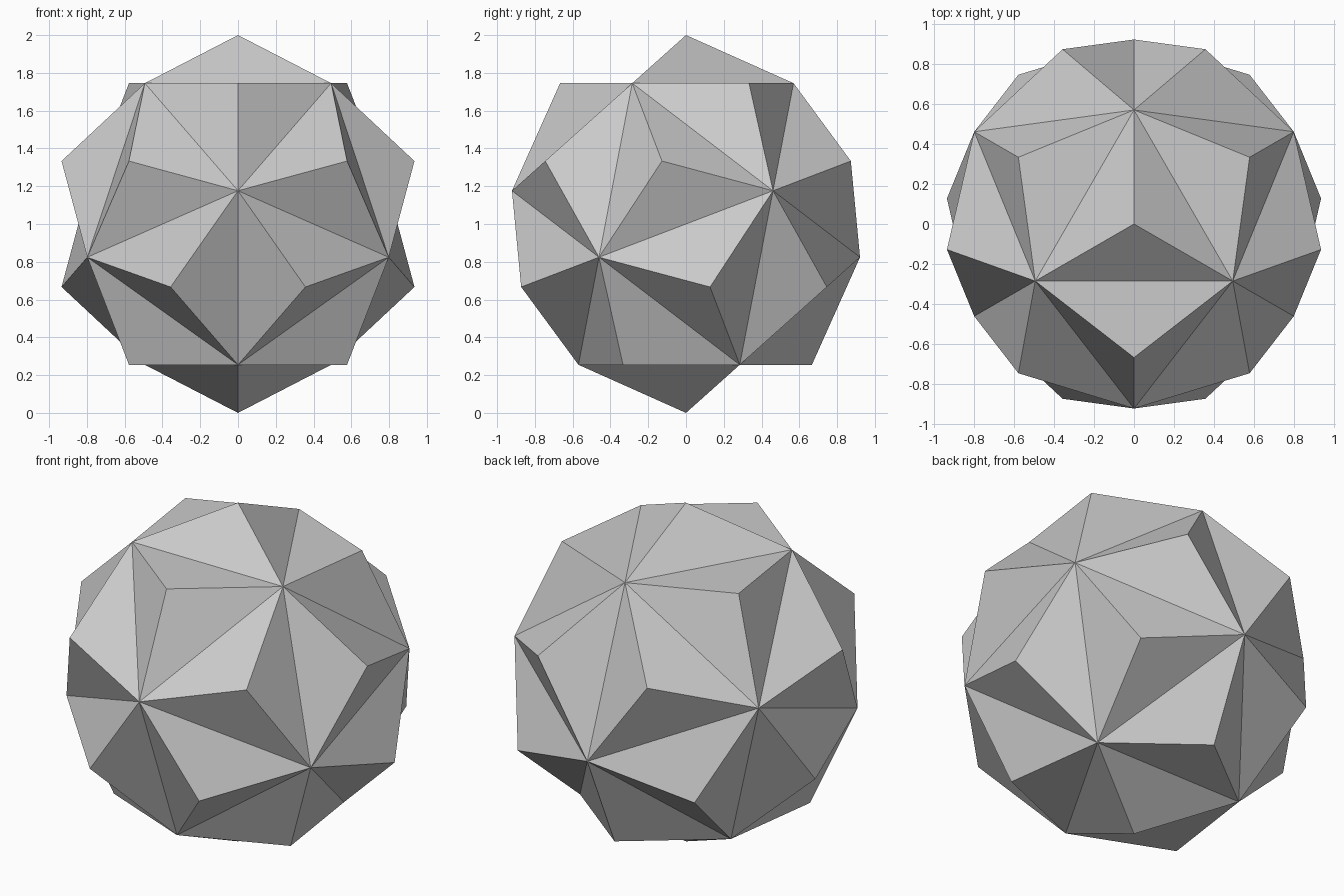
import bpy, bmesh, math
from mathutils import Vector

if "Cube" in bpy.data.objects:
    bpy.data.objects.remove(bpy.data.objects["Cube"])

TIP = 1.0                                   # distance from centre to spike tips
CORNER = 0.938                              # distance from centre to core corners
EDGE = CORNER / math.sin(math.radians(72))  / 1.0
EDGE = CORNER / 0.951057                    # icosahedron edge length

bm = bmesh.new()

# Icosahedron core resting on a face: two triangular rings plus their opposites
r1 = EDGE / math.sqrt(3)
r2 = r1 * (1 + math.sqrt(5)) / 2
for r, start in ((r1, 90), (r2, -90)):
    z = math.sqrt(CORNER ** 2 - r ** 2)
    for i in range(3):
        a = math.radians(start + 120 * i)
        p = Vector((r * math.cos(a), r * math.sin(a), z))
        bm.verts.new(p)
        bm.verts.new(-p)
bmesh.ops.convex_hull(bm, input=bm.verts[:])

# Raise a shallow three-sided pyramid on every face
poked = bmesh.ops.poke(bm, faces=bm.faces[:])
for v in poked["verts"]:
    v.co = v.co.normalized() * TIP

bmesh.ops.recalc_face_normals(bm, faces=bm.faces[:])
bmesh.ops.translate(bm, verts=bm.verts[:], vec=(0, 0, TIP))

mesh = bpy.data.meshes.new("faceted_star_ball")
bm.to_mesh(mesh)
bm.free()
bpy.context.collection.objects.link(bpy.data.objects.new("faceted_star_ball", mesh))
